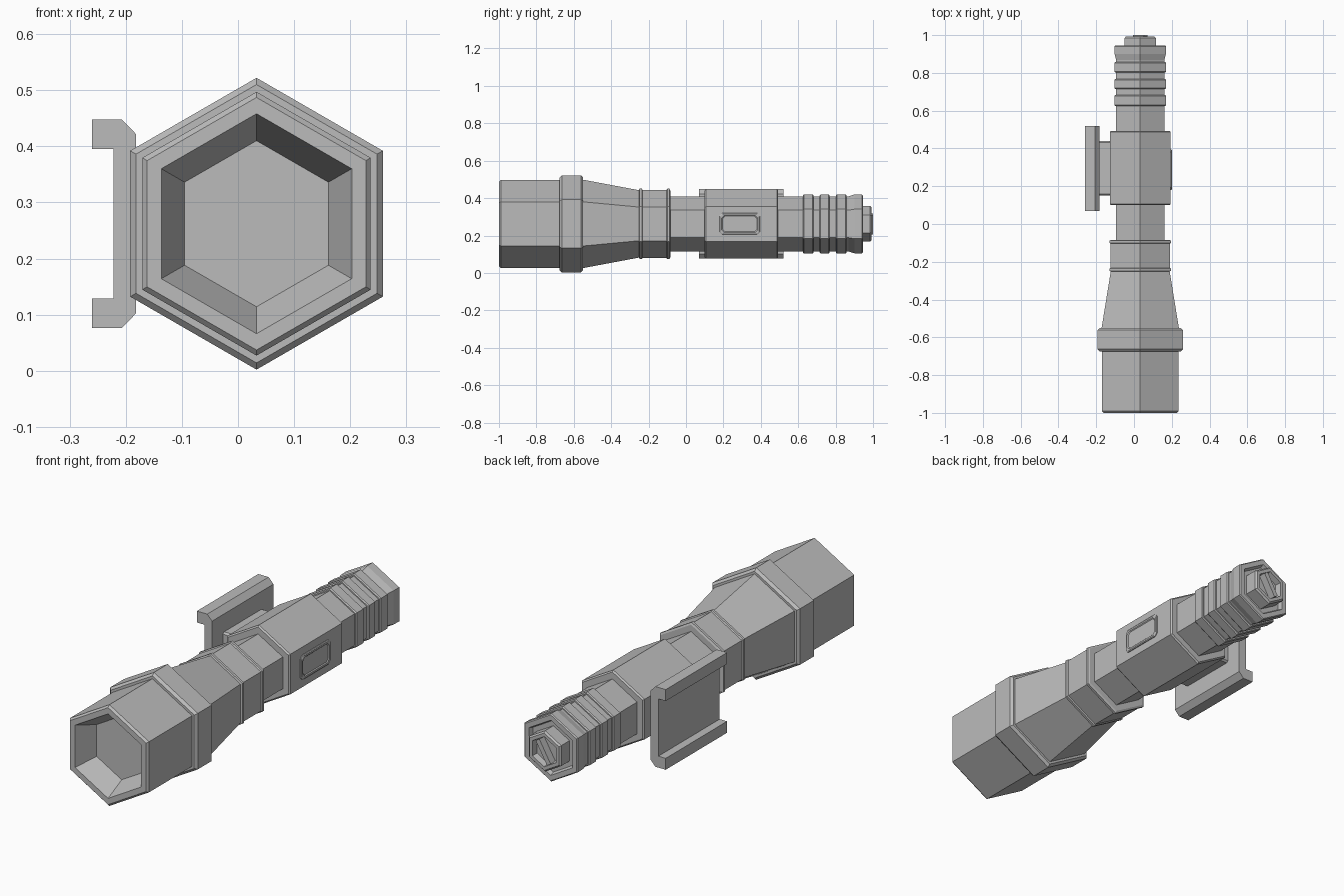
import bpy, bmesh, math
from mathutils import Vector, Matrix

old = bpy.data.objects.get("Cube")
if old:
    bpy.data.objects.remove(old, do_unlink=True)

CX, CZ = 0.033, 0.262   # axis of the barrel

grey = bpy.data.materials.new("matte grey")
grey.use_nodes = True
grey.diffuse_color = (0.5, 0.5, 0.5, 1)
grey.node_tree.nodes["Principled BSDF"].inputs["Base Color"].default_value = (0.5, 0.5, 0.5, 1)


def finish(name, bm):
    bmesh.ops.recalc_face_normals(bm, faces=bm.faces[:])
    mesh = bpy.data.meshes.new(name)
    bm.to_mesh(mesh)
    bm.free()
    mesh.materials.append(grey)
    obj = bpy.data.objects.new(name, mesh)
    bpy.context.collection.objects.link(obj)
    return obj


def hex_part(name, profile):
    """Six-sided solid along y from (y, corner radius) pairs, capped at both ends."""
    bm = bmesh.new()
    rings = []
    for y, r in profile:
        angles = [math.radians(90 + 60 * k) for k in range(6)]
        rings.append([bm.verts.new((CX + r * math.cos(a), y, CZ + r * math.sin(a))) for a in angles])
    for a, b in zip(rings, rings[1:]):
        for k in range(6):
            n = (k + 1) % 6
            bm.faces.new((a[k], a[n], b[n], b[k]))
    bm.faces.new(rings[0])
    bm.faces.new(rings[-1])
    return finish(name, bm)


def band(name, y0, y1, r, bevel=0.008):
    return hex_part(name, [(y0, r - bevel), (y0 + bevel, r), (y1 - bevel, r), (y1, r - bevel)])


def box(name, lo, hi, bevel=0.0, turn=0.0):
    lo, hi = Vector(lo), Vector(hi)
    bm = bmesh.new()
    bmesh.ops.create_cube(bm, size=1)
    bmesh.ops.scale(bm, vec=hi - lo, verts=bm.verts)
    bmesh.ops.rotate(bm, matrix=Matrix.Rotation(turn, 3, 'Y'), verts=bm.verts)
    bmesh.ops.translate(bm, vec=(lo + hi) / 2, verts=bm.verts)
    if bevel:
        bmesh.ops.bevel(bm, geom=bm.edges[:], offset=bevel, segments=1, affect='EDGES')
    return finish(name, bm)


# Lamp head with its tapered recess
hex_part("lamp_head", [(-0.9, 0.148), (-1, 0.196), (-1, 0.225), (-0.99, 0.235), (-0.66, 0.235)])
band("head_ring", -0.675, -0.55, 0.26, 0.012)
hex_part("head_taper", [(-0.56, 0.238), (-0.24, 0.178)])

# Collar with a raised lip at each end
hex_part("collar", [(-0.252, 0.178), (-0.248, 0.188), (-0.236, 0.188), (-0.232, 0.182),
                    (-0.104, 0.182), (-0.1, 0.188), (-0.088, 0.188), (-0.084, 0.178)])

# Grip tube and switch housing
hex_part("grip_tube", [(-0.09, 0.147), (0.88, 0.147)])
band("switch_housing", 0.1, 0.493, 0.186, 0.007)

# Grip ribs and flared tail
for i, (y0, y1) in enumerate([(0.625, 0.682), (0.715, 0.768), (0.802, 0.858)]):
    band("grip_rib_%d" % (i + 1), y0, y1, 0.158, 0.005)
hex_part("tail_flare", [(0.865, 0.146), (0.9, 0.157), (0.94, 0.158), (0.945, 0.153),
                        (0.945, 0.128), (0.925, 0.12)])

# Tail button with a hollow end and slanted bar
hex_part("tail_button", [(0.92, 0.095), (0.985, 0.095), (0.993, 0.087), (0.993, 0.07), (0.965, 0.064)])
box("tail_bar", (CX - 0.058, 0.96, CZ - 0.011), (CX + 0.058, 1.0, CZ + 0.011), turn=math.radians(-60))

# Side switch: rounded frame around a sunken panel
bm = bmesh.new()
layers = []
for x, ay, az in [(0.188, 0.108, 0.057), (0.198, 0.108, 0.057), (0.201, 0.104, 0.053),
                  (0.201, 0.096, 0.045), (0.197, 0.092, 0.041)]:
    c = 0.013
    corner = [(ay, az - c), (ay - c, az)]
    quads = [(1, 1, 1), (-1, 1, -1), (-1, -1, 1), (1, -1, -1)]
    layers.append([bm.verts.new((x, 0.287 + sy * p, CZ + sz * q))
                   for sy, sz, d in quads for p, q in corner[::d]])
for a, b in zip(layers, layers[1:]):
    for k in range(8):
        n = (k + 1) % 8
        bm.faces.new((a[k], a[n], b[n], b[k]))
bm.faces.new(layers[0])
bm.faces.new(layers[-1])
finish("side_switch", bm)

# Mounting block and channel-shaped side rail, mirrored about the axis height
box("rail_mount", (-0.19, 0.15, 0.185), (-0.11, 0.44, 0.339), 0.008)
half = [(-0.222, 0.133), (-0.26, 0.133), (-0.26, 0.186), (-0.207, 0.186), (-0.182, 0.16)]
outline = half + [(x, -z) for x, z in reversed(half)]
bm = bmesh.new()
base = bm.faces.new([bm.verts.new((x, 0.07, CZ + z)) for x, z in outline])
ext = bmesh.ops.extrude_face_region(bm, geom=[base], use_keep_orig=True)
bmesh.ops.translate(bm, vec=(0, 0.45, 0),
                    verts=[v for v in ext["geom"] if isinstance(v, bmesh.types.BMVert)])
finish("side_rail", bm)
